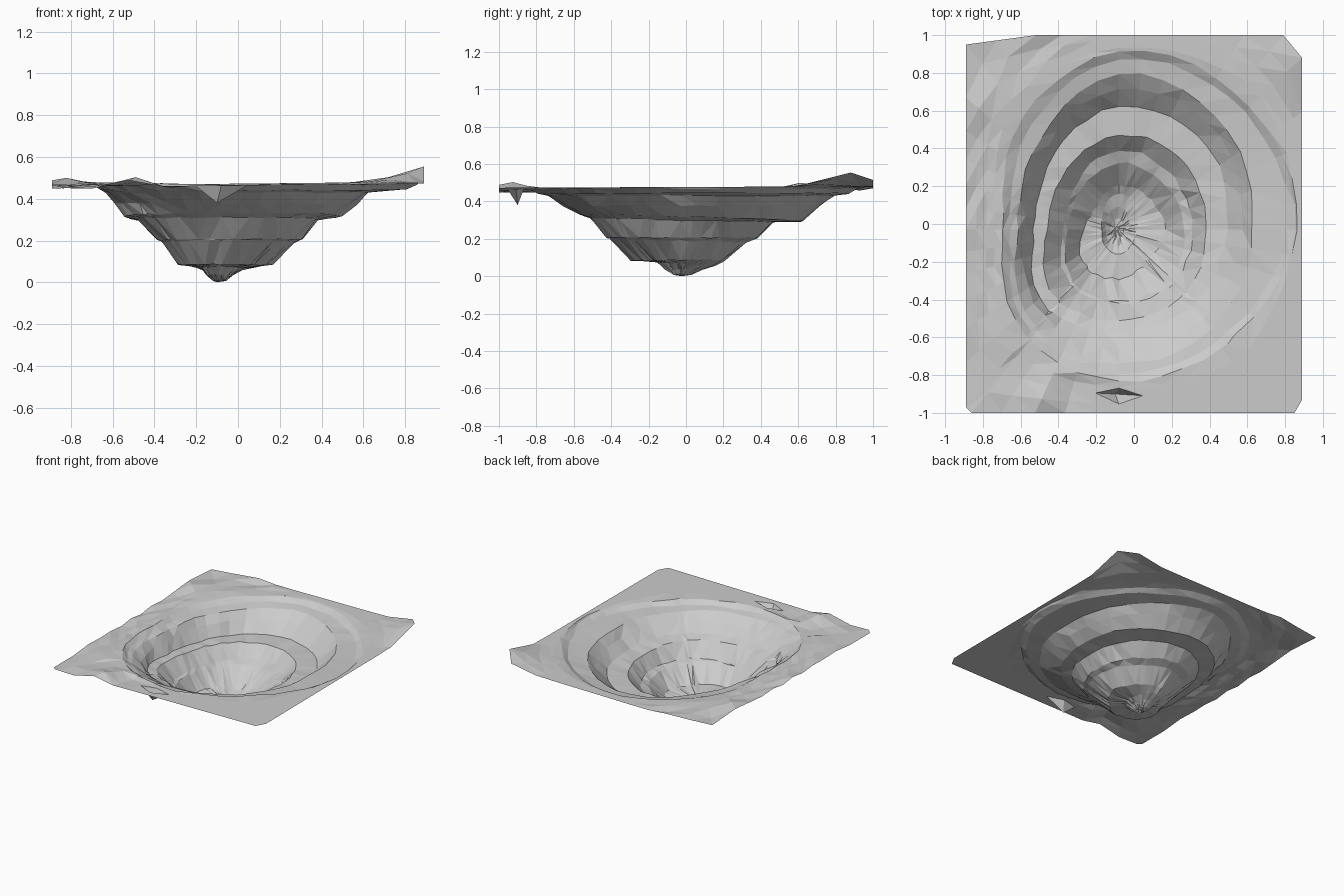
import bpy, bmesh, random
from math import atan2, cos, sin, pi, tau, exp, hypot

if "Cube" in bpy.data.objects:
    bpy.data.objects.remove(bpy.data.objects["Cube"])

random.seed(4)
CX, CY = -0.08, -0.03          # axis of the pit
SEGS = 44

# Bench edges from the floor up: (z, tilt toward +x, tilt toward +y), radii E NE N NW W SW S SE
benches = [
    ((.010, 0, 0), (.025, .03, .06, .05, .04, .04, .04, .03)),
    ((.037, 0, 0), (.05, .08, .12, .09, .07, .08, .08, .06)),
    ((.067, 0, -.01), (.10, .13, .19, .12, .09, .11, .13, .10)),
    ((.085, 0, 0), (.24, .23, .23, .17, .18, .26, .26, .22)),
    ((.190, 0, -.01), (.35, .34, .35, .29, .27, .36, .38, .37)),
    ((.205, 0, 0), (.39, .40, .42, .33, .29, .38, .395, .40)),
    ((.300, 0, -.01), (.46, .49, .50, .41, .38, .49, .48, .49)),
    ((.313, .005, -.02), (.57, .65, .65, .51, .45, .56, .54, .56)),
    ((.378, 0, 0), (.65, .73, .74, .57, .50, .60, .62, .65)),
    ((.430, 0, 0), (.71, .78, .82, .62, .54, .67, .71, .72)),
    ((.442, 0, 0), (.89, .91, .90, .70, .57, .70, .76, .79)),
    ((.468, 0, 0), (.93, .95, .94, .76, .61, .74, .80, .83)),
]

# Clipped rectangle forming the edge of the land
border = [(.89, -.93), (.89, .88), (.79, 1), (-.52, 1), (-.89, .95),
          (-.89, -.97), (-.86, -1), (.85, -1)]


def ring_radius(vals, a):
    """Smooth periodic interpolation of the eight compass radii."""
    t = (a % tau) / tau * 8
    i, f = int(t), t - int(t)
    p0, p1, p2, p3 = (vals[(i + k) % 8] for k in (-1, 0, 1, 2))
    return p1 + .5 * f * (p2 - p0 + f * (2*p0 - 5*p1 + 4*p2 - p3 + f * (3*(p1 - p2) + p3 - p0)))


def border_point(a):
    """Where a ray from the pit axis leaves the land."""
    dx, dy = cos(a), sin(a)
    best = 9
    for (x1, y1), (x2, y2) in zip(border, border[1:] + border[:1]):
        nx, ny = y2 - y1, x1 - x2
        d = nx * dx + ny * dy
        if d > 1e-9:
            best = min(best, (nx * (x1 - CX) + ny * (y1 - CY)) / d)
    return CX + best * dx, CY + best * dy


def bump(x, y, bx, by, r):
    return exp(-((x - bx) ** 2 + (y - by) ** 2) / (r * r))


def ground(x, y):
    """Height of the land round the pit."""
    z = .468 + .01 * x + .004 * y
    z += .075 * bump(x, y, .9, .9, .17)
    z += .045 * bump(x, y, -.5, -.93, .09)
    z += .03 * bump(x, y, -.78, .6, .15)
    z -= .015 * bump(x, y, -.89, -1, .1)
    if x < -.3:
        z += random.uniform(-.010, .014)
    return z


angles = [i * tau / SEGS for i in range(SEGS)]
# Move the nearest ray onto each border corner
for x, y in border:
    a = atan2(y - CY, x - CX) % tau
    angles = [b for b in angles if abs(b - a) > .04 or b in ()] + [a]
angles = sorted(set(angles + [atan2(y - CY, x - CX) % tau for x, y in border]))

bm = bmesh.new()
centre = bm.verts.new((-.1, -.02, 0))
rings = []

# Terraced pit walls
for k, ((z, tx, ty), radii) in enumerate(benches):
    ring = []
    for a in angles:
        r = ring_radius(radii, a)
        if k > 2:
            r += random.uniform(-.008, .008)
        h = z + tx * cos(a) + ty * sin(a) + random.uniform(-.004, .004)
        x, y = CX + r * cos(a), CY + r * sin(a)
        x = min(x, .875)
        ring.append(bm.verts.new((x, y, max(h, .004))))
    rings.append(ring)

# Surrounding land out to the border
rim = rings[-1]
for f in (.22, .45, .72, 1):
    ring = []
    for v, a in zip(rim, angles):
        ex, ey = border_point(a)
        x, y = v.co.x + (ex - v.co.x) * f, v.co.y + (ey - v.co.y) * f
        ring.append(bm.verts.new((x, y, ground(x, y))))
    rings.append(ring)

# Small sinkhole near the front edge
hole = min((v for ring in rings[-4:-1] for v in ring),
           key=lambda v: hypot(v.co.x + .1, v.co.y + .9))
hole.co = (-.1, -.9, .38)

n = len(angles)
for i in range(n):
    j = (i + 1) % n
    bm.faces.new((centre, rings[0][i], rings[0][j]))
    for lo, hi in zip(rings, rings[1:]):
        bm.faces.new((lo[i], hi[i], hi[j], lo[j]))
bmesh.ops.triangulate(bm, faces=bm.faces[:])

mesh = bpy.data.meshes.new("open_pit_terrain")
bm.to_mesh(mesh)
bm.free()
pit = bpy.data.objects.new("open_pit_terrain", mesh)
bpy.context.collection.objects.link(pit)
